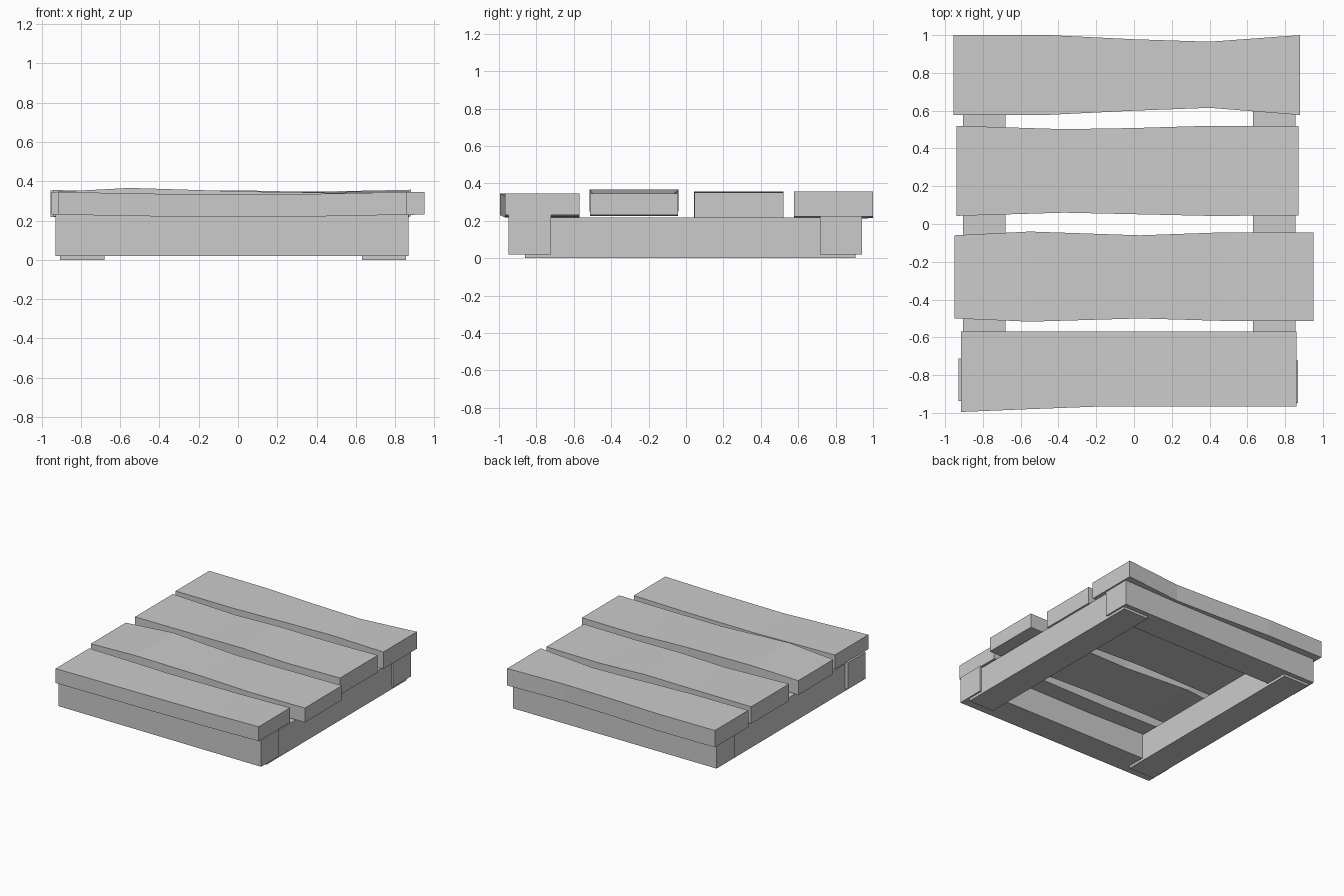
import bpy, bmesh


def mesh_object(name, bm):
    bmesh.ops.recalc_face_normals(bm, faces=bm.faces)
    mesh = bpy.data.meshes.new(name)
    bm.to_mesh(mesh)
    bm.free()
    obj = bpy.data.objects.new(name, mesh)
    bpy.context.collection.objects.link(obj)
    return obj


def plank(name, thickness, stations):
    """Loft a rectangular section through (x, front y, back y, bottom z)."""
    bm = bmesh.new()
    rings = [[bm.verts.new(co) for co in
              ((x, y0, z), (x, y1, z), (x, y1, z + thickness), (x, y0, z + thickness))]
             for x, y0, y1, z in stations]
    for a, b in zip(rings, rings[1:]):
        for i in range(4):
            j = (i + 1) % 4
            bm.faces.new((a[i], a[j], b[j], b[i]))
    bm.faces.new(rings[0])
    bm.faces.new(rings[-1])
    return mesh_object(name, bm)


# Lower frame: two runners on the ground, two cross beams raised slightly
for side, x0, x1 in (("left", -0.905, -0.68), ("right", 0.63, 0.855)):
    plank(side + "_runner", 0.218, [(x0, -0.86, 0.905, 0), (x1, -0.86, 0.905, 0)])
plank("front_beam", 0.212, [(-0.93, -0.938, -0.713, 0.02), (0.868, -0.948, -0.722, 0.02)])
plank("back_beam", 0.212, [(-0.93, 0.717, 0.942, 0.02), (0.868, 0.717, 0.942, 0.02)])

# Uneven deck boards, front to back
plank("deck_board_1", 0.115, [
    (-0.915, -0.995, -0.57, 0.23), (-0.55, -0.98, -0.57, 0.224), (-0.2, -0.967, -0.57, 0.217),
    (0.4, -0.967, -0.57, 0.221), (0.86, -0.967, -0.57, 0.23)])
plank("deck_board_2", 0.115, [
    (-0.95, -0.5, -0.06, 0.23), (-0.55, -0.517, -0.04, 0.251), (0.03, -0.5, -0.06, 0.233),
    (0.48, -0.513, -0.044, 0.226), (0.95, -0.513, -0.044, 0.23)])
plank("deck_board_3", 0.135, [
    (-0.94, 0.043, 0.52, 0.22), (-0.37, 0.06, 0.502, 0.212), (0, 0.052, 0.508, 0.219),
    (0.4, 0.043, 0.52, 0.21), (0.87, 0.045, 0.52, 0.215)])
plank("deck_board_4", 0.135, [
    (-0.955, 0.578, 1.0, 0.218), (-0.45, 0.578, 1.0, 0.216), (0, 0.6, 0.978, 0.214),
    (0.4, 0.615, 0.965, 0.212), (0.88, 0.577, 1.0, 0.222)])
